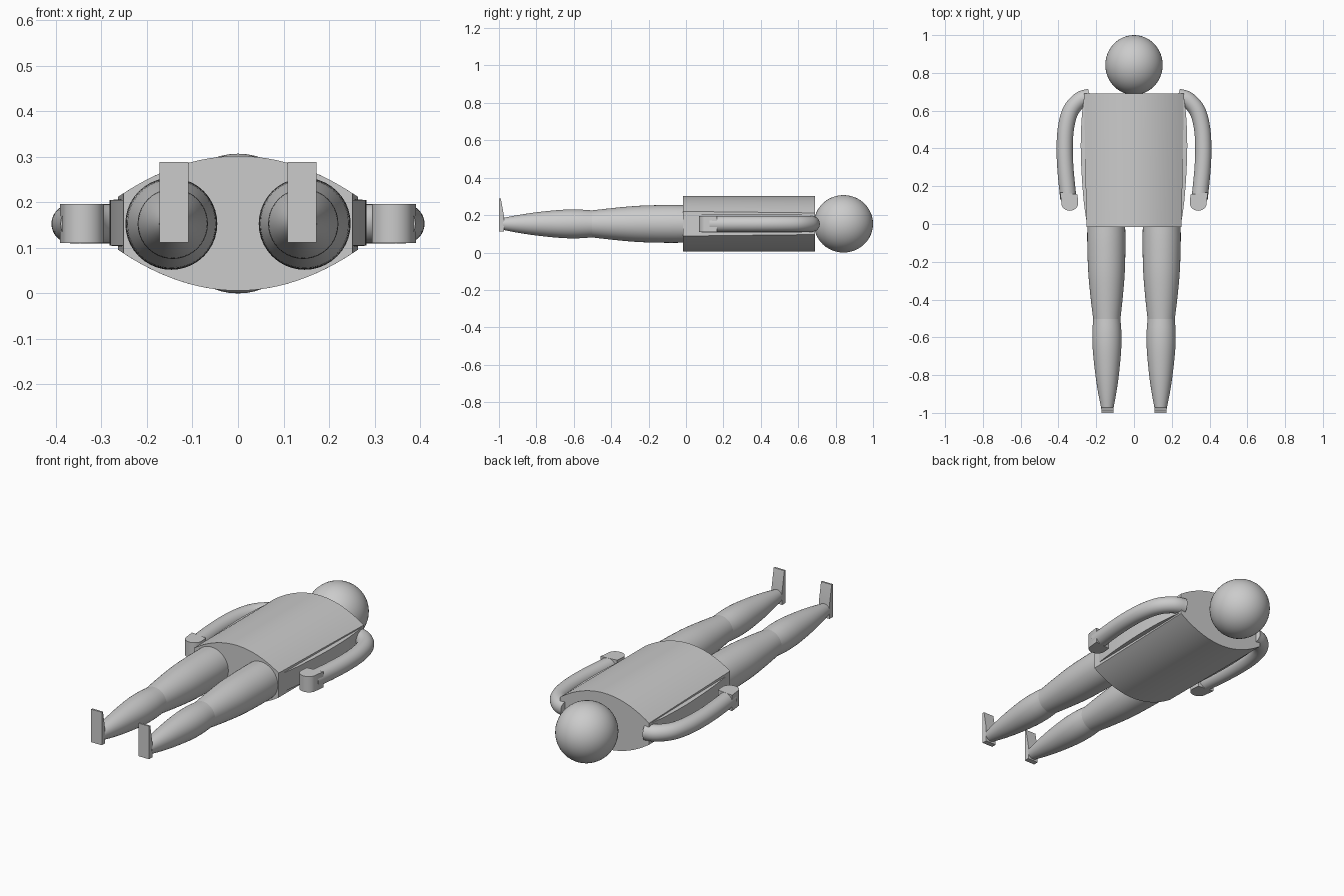
import bpy, bmesh, math
from mathutils import Vector

if "Cube" in bpy.data.objects:
    bpy.data.objects.remove(bpy.data.objects["Cube"])

ZC = 0.153  # height of the body axis


def make(name, rings, angle=35):
    """Loft closed rings of points into a capped solid."""
    bm = bmesh.new()
    vr = [[bm.verts.new(p) for p in r] for r in rings]
    n = len(rings[0])
    for a, b in zip(vr, vr[1:]):
        for i in range(n):
            j = (i + 1) % n
            bm.faces.new((a[i], a[j], b[j], b[i]))
    bm.faces.new(vr[0][::-1])
    bm.faces.new(vr[-1])
    bmesh.ops.recalc_face_normals(bm, faces=bm.faces)
    me = bpy.data.meshes.new(name)
    bm.to_mesh(me)
    bm.free()
    ob = bpy.data.objects.new(name, me)
    bpy.context.collection.objects.link(ob)
    bpy.ops.object.select_all(action='DESELECT')
    ob.select_set(True)
    bpy.context.view_layer.objects.active = ob
    bpy.ops.object.shade_smooth_by_angle(angle=math.radians(angle))
    return ob


def mirror(ob):
    ob.modifiers.new("mirror", 'MIRROR').use_axis[0] = True


def spline(pts, steps=6):
    """Catmull-Rom curve through the points."""
    p = [Vector(q) for q in pts]
    p = [2 * p[0] - p[1]] + p + [2 * p[-1] - p[-2]]
    out = []
    for a, b, c, d in zip(p, p[1:], p[2:], p[3:]):
        for k in range(steps):
            t = k / steps
            out.append(0.5 * (2 * b + (c - a) * t + (2 * a - 5 * b + 4 * c - d) * t * t
                              + (3 * b - a - 3 * c + d) * t ** 3))
    return out + [p[-2]]


def tube(path, radii, n=32):
    """Round tube along a path lying in the horizontal plane z = ZC."""
    rings = []
    for i, c in enumerate(path):
        d = (path[min(i + 1, len(path) - 1)] - path[max(i - 1, 0)]).normalized()
        s = Vector((-d.y, d.x, 0))
        rings.append([Vector((c.x, c.y, ZC)) + radii[i] * (math.cos(t) * s + math.sin(t) * Vector((0, 0, 1)))
                      for t in (2 * math.pi * k / n for k in range(n))])
    return rings


# head
bpy.ops.mesh.primitive_uv_sphere_add(segments=48, ring_count=24, radius=1, location=(0, 0.842, 0.1535))
head = bpy.context.object
head.name = "head"
head.scale = (0.152, 0.158, 0.1535)
bpy.ops.object.shade_smooth()


# torso with lens-shaped cross-section
def lens(y, half):
    xs = [half * (k / 12 - 1) for k in range(25)]
    h = lambda x: 0.147 * (1 - 8.8 * x * x)
    return ([(x, y, ZC - h(x)) for x in xs] + [(x, y, ZC + 0.002 + h(x)) for x in reversed(xs)])


make("torso", [lens(-0.015, 0.252), lens(0.69, 0.264)])

# bulging side panels
sides = spline([(0.248, -0.01, 0), (0.266, 0.12, 0), (0.278, 0.28, 0),
                (0.282, 0.42, 0), (0.277, 0.56, 0), (0.263, 0.685, 0)], 4)
panel = make("side_panel", [[(0.2, p.y, ZC - 0.054), (p.x, p.y, ZC - 0.048),
                             (p.x, p.y, ZC + 0.052), (0.2, p.y, ZC + 0.06)] for p in sides])
mirror(panel)

# legs: thigh and calf, each a tapered tube
for name, prof in (
    ("thigh", [(0, 0.100), (-0.1, 0.101), (-0.25, 0.097), (-0.38, 0.086), (-0.505, 0.072)]),
    ("calf", [(-0.5, 0.072), (-0.58, 0.077), (-0.67, 0.075), (-0.8, 0.062), (-0.9, 0.047), (-0.978, 0.032)]),
):
    s = spline([(r, y, 0) for y, r in prof], 5)
    path = [Vector((0.147 + 0.006 * min(0, p.y), p.y, 0)) for p in s]
    mirror(make(name, tube(path, [p.x for p in s], 40), 40))

# feet: wedges, thinner at the toes
side = [(-1.0, 0.112), (-0.972, 0.112), (-0.972, 0.19), (-0.99, 0.289), (-1.0, 0.289)]
mirror(make("foot", [[(x, y, z) for y, z in side] for x in (0.109, 0.172)], 20))

# arms
arm = spline([(0.232, 0.674, 0), (0.285, 0.657, 0), (0.335, 0.60, 0), (0.36, 0.51, 0),
              (0.367, 0.40, 0), (0.362, 0.28, 0), (0.347, 0.13, 0)], 6)
mirror(make("arm", tube(arm, [0.043] * len(arm)), 40))

# hands: blocks with rounded finger end
palm = [(0.299, 0.157), (0.295, 0.105)]
palm += [(0.340 + 0.045 * math.cos(a), 0.112 + 0.042 * math.sin(a))
         for a in (math.pi * (1.1 + 0.08 * k) for k in range(11))]
palm += [(0.391, 0.167)]
mirror(make("hand", [[(x, y, z) for x, y in palm] for z in (0.111, 0.196)]))
